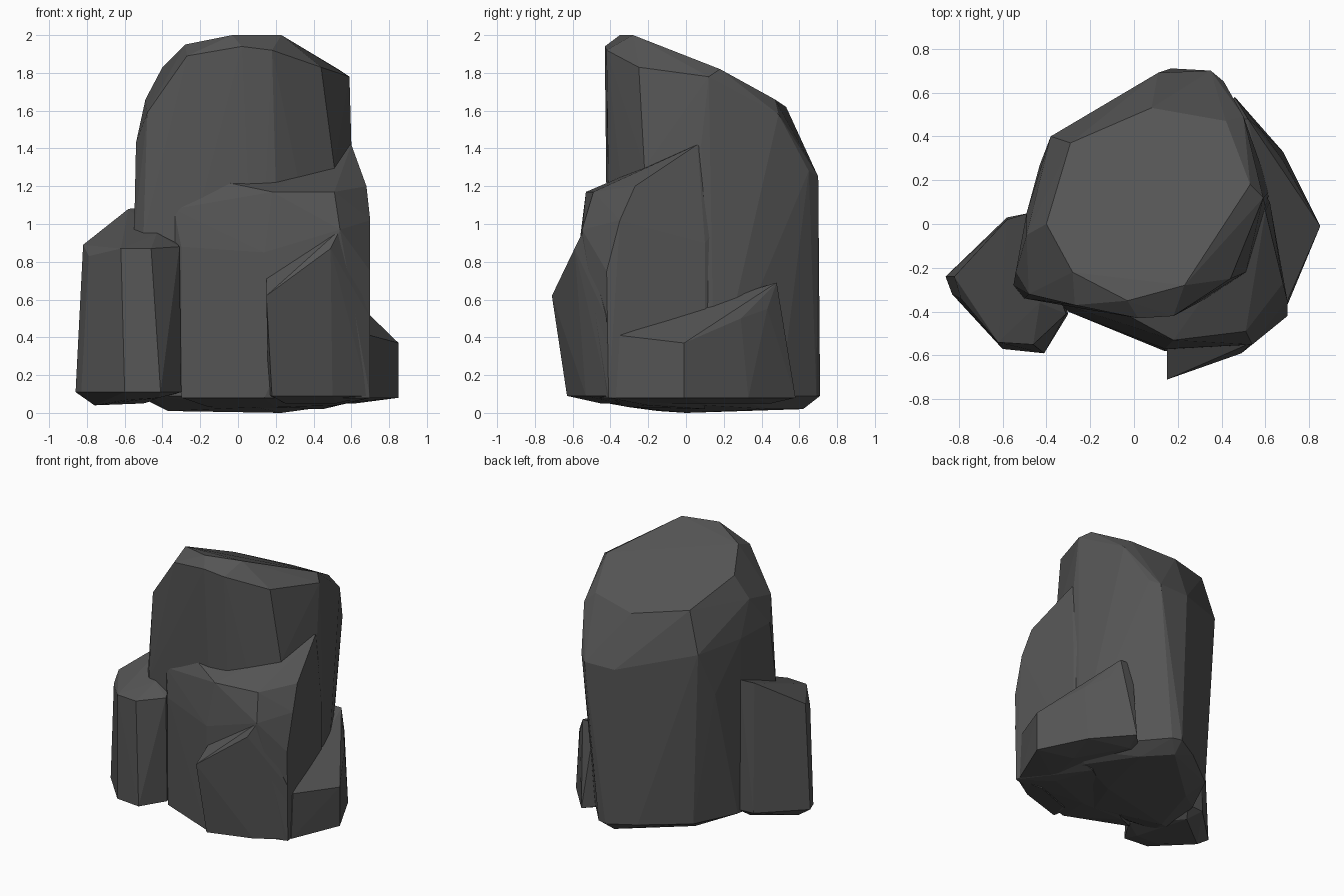
import bpy, bmesh

stone = bpy.data.materials.new("dark grey stone")
stone.diffuse_color = (0.09, 0.09, 0.09, 1)


def chunk(name, *groups):
    """Flat-faced convex stone wrapped around groups of corner points."""
    bm = bmesh.new()
    for group in groups:
        for p in group:
            bm.verts.new(p)
    bmesh.ops.convex_hull(bm, input=bm.verts[:])
    bmesh.ops.delete(bm, geom=[v for v in bm.verts if not v.link_faces], context='VERTS')
    bmesh.ops.recalc_face_normals(bm, faces=bm.faces[:])
    mesh = bpy.data.meshes.new(name)
    bm.to_mesh(mesh)
    bm.free()
    mesh.materials.append(stone)
    ob = bpy.data.objects.new(name, mesh)
    bpy.context.collection.objects.link(ob)
    return ob


def ring(z, *xy):
    return [(x, y, z) for x, y in xy]


# Tall main rock: sloping top, chamfered rim, shoulders, rounded foot
slope = [(-.29, .37, 1.68), (.08, .53, 1.62), (.42, .47, 1.66), (.53, .18, 1.82),
         (.23, -.28, 2.0), (-.03, -.35, 2.0), (-.28, -.22, 1.95), (-.40, 0, 1.83)]
rim = [(-.27, -.37, 1.89), (.02, -.43, 1.94), (.18, -.42, 1.92), (.44, -.25, 1.83),
       (.59, .12, 1.78), (.50, .49, 1.58), (-.49, -.05, 1.66), (-.48, -.32, 1.59)]
shoulder = [(-.54, -.22, 1.43), (-.49, .05, 1.40), (-.38, .40, 1.38), (-.43, .27, 1.05),
            (.11, .69, 1.25), (.35, .70, 1.25), (.41, .65, 1.28), (.60, .08, 1.42),
            (.51, -.22, 1.30), (.20, -.41, 1.20), (-.55, -.28, .95), (-.50, -.34, .95),
            (.35, .65, .85), (.20, .69, .80)]
main = chunk("main_rock", slope, rim, shoulder,
             ring(.09, (-.53, -.26), (-.46, -.34), (.10, -.41), (.55, -.22), (.62, .15),
                  (.40, .50), (.24, .69), (.17, .71), (-.02, .60), (-.32, .37), (-.47, .06)),
             [(-.37, -.15, .01), (-.25, .25, .01), (.16, .62, .02), (.32, .45, .02),
              (.52, .10, .04), (.23, 0, 0), (.10, -.30, .03)])

# Front ledge that leans on the right of the main rock
ledge = chunk("front_ledge",
              [(-.06, -.40, 1.22), (.14, -.40, 1.22), (.60, .06, 1.42), (.18, -.53, 1.17),
               (.51, -.49, 1.17), (.68, -.27, 1.20), (.70, -.35, 1.02), (.54, -.55, .97),
               (.14, -.57, .85), (.70, -.42, .75), (.50, .30, 1.15), (.62, .10, .90),
               (-.34, -.36, 1.08), (-.30, -.40, .88)],
              ring(.08, (.70, -.41), (.62, .10), (.14, -.58), (-.30, -.40)),
              [(.20, -.30, .03), (.52, -.20, .04), (.45, .10, .02), (-.15, -.3, .03)])

# Wedge at the front right foot
wedge = chunk("front_wedge",
              [(.15, -.71, .62), (.15, -.57, .71), (.49, -.59, .87), (.54, -.54, .97),
               (.70, -.42, .50), (.55, -.35, .90), (.16, -.45, .71)],
              ring(.09, (.18, -.63), (.16, -.50), (.50, -.53), (.69, -.41)),
              ring(.05, (.25, -.45), (.52, -.35)))

# Slanted spur on the right side
spur = chunk("right_spur",
             [(.70, -.35, .41), (.85, -.01, .37), (.68, .29, .50), (.58, .43, .55),
              (.52, .48, .69), (.54, .05, .56), (.5, -.3, .41), (.42, .48, .69)],
             ring(.08, (.70, -.37), (.85, -.01), (.68, .33), (.46, .58), (.30, .4)),
             ring(.05, (.55, -.2), (.62, .1), (.42, .45)))

# Small boulder on the left
small = chunk("left_boulder",
              [(-.82, -.24, .89), (-.79, -.34, .83), (-.62, -.54, .87), (-.46, -.55, .87),
               (-.31, -.41, .88), (-.43, -.36, .95), (-.58, .02, 1.08), (-.48, .05, 1.09)],
              ring(.11, (-.86, -.24), (-.83, -.32), (-.60, -.57), (-.41, -.59), (-.30, -.41),
                   (-.58, .03), (-.45, .04)),
              [(-.76, -.24, .04), (-.58, -.45, .07), (-.42, -.47, .08), (-.50, -.04, .05)])

# Fuse the stones into one solid rock
parts = [ledge, wedge, spur, small]
for part in parts:
    mod = main.modifiers.new(part.name, 'BOOLEAN')
    mod.operation = 'UNION'
    mod.solver = 'EXACT'
    mod.object = part
bpy.context.view_layer.update()
fused = bpy.data.meshes.new_from_object(main.evaluated_get(bpy.context.evaluated_depsgraph_get()))
main.modifiers.clear()
main.data = fused
main.data.materials.clear()
main.data.materials.append(stone)
for poly in main.data.polygons:
    poly.material_index = 0
    poly.use_smooth = False
for part in parts:
    bpy.data.objects.remove(part)
